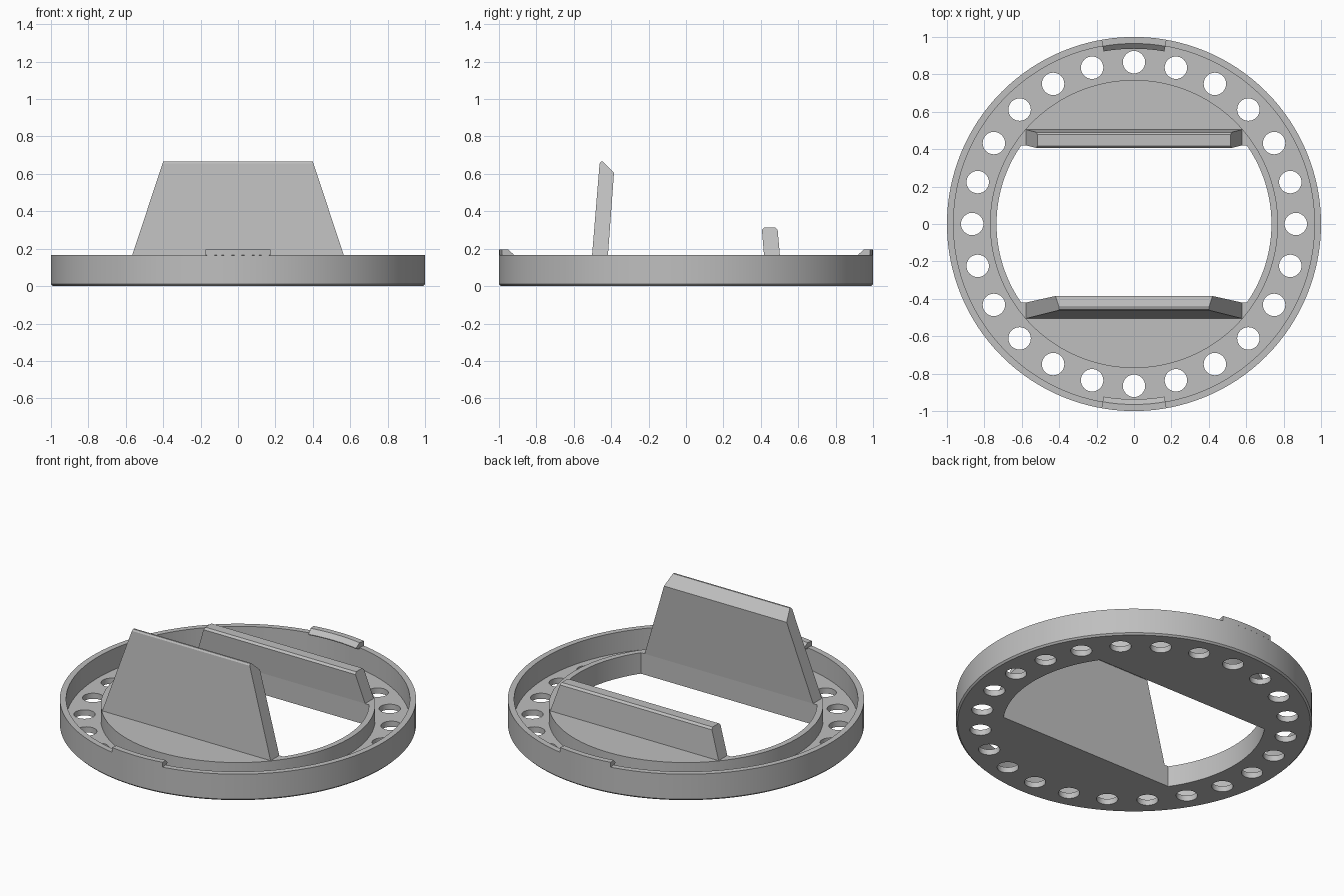
import bpy, bmesh, math
from mathutils import Matrix

cube = bpy.data.objects.get("Cube")
if cube:
    bpy.data.objects.remove(cube, do_unlink=True)

grey = bpy.data.materials.new("light grey plastic")
grey.use_nodes = True
COLOUR = (0.52, 0.52, 0.52, 1)
grey.diffuse_color = COLOUR
grey.node_tree.nodes["Principled BSDF"].inputs["Base Color"].default_value = COLOUR

SEGMENTS = 128
FLOOR, PLATEAU, RIM = 0.035, 0.13, 0.165


def make_object(name, bm):
    bmesh.ops.recalc_face_normals(bm, faces=bm.faces)
    mesh = bpy.data.meshes.new(name)
    bm.to_mesh(mesh)
    bm.free()
    mesh.materials.append(grey)
    obj = bpy.data.objects.new(name, mesh)
    bpy.context.collection.objects.link(obj)
    return obj


def smooth(obj):
    bpy.ops.object.select_all(action='DESELECT')
    obj.select_set(True)
    bpy.context.view_layer.objects.active = obj
    bpy.ops.object.shade_smooth_by_angle(angle=math.radians(30))


def extrude_loop(bm, points, offset):
    """Solid prism from a closed loop of points."""
    face = bm.faces.new([bm.verts.new(p) for p in points])
    result = bmesh.ops.extrude_face_region(bm, geom=[face], use_keep_orig=True)
    verts = [v for v in result["geom"] if isinstance(v, bmesh.types.BMVert)]
    bmesh.ops.translate(bm, verts=verts, vec=offset)


def loft(bm, loops, closed=False):
    """Skin matching loops; cap the ends unless the loops go full circle."""
    rings = [[bm.verts.new(p) for p in loop] for loop in loops]
    count = len(rings[0])
    for i in range(len(rings) - (0 if closed else 1)):
        a, b = rings[i], rings[(i + 1) % len(rings)]
        for j in range(count):
            k = (j + 1) % count
            bm.faces.new((a[j], a[k], b[k], b[j]))
    if not closed:
        bm.faces.new(rings[0])
        bm.faces.new(rings[-1])


def around(profile, angle):
    return [(r * math.cos(angle), r * math.sin(angle), z) for r, z in profile]


# Round tray: outer wall, sunken floor and raised middle
outline = [(0.99, 0), (1, 0.01), (1, RIM), (0.965, RIM),
           (0.965, FLOOR), (0.77, FLOOR), (0.77, PLATEAU)]
bm = bmesh.new()
rings = [[bm.verts.new((r * math.cos(t), r * math.sin(t), z))
          for t in (math.tau * i / SEGMENTS for i in range(SEGMENTS))]
         for r, z in outline]
for a, b in zip(rings, rings[1:]):
    for i in range(SEGMENTS):
        k = (i + 1) % SEGMENTS
        bm.faces.new((a[i], a[k], b[k], b[i]))
bm.faces.new(rings[0])
bm.faces.new(rings[-1])
tray = make_object("tray", bm)

# Cutter: central opening with two straight sides, and the ring of round holes
bm = bmesh.new()
radius, chord = 0.735, 0.42
limit = math.asin(chord / radius)
arc = [-limit + 2 * limit * i / 40 for i in range(41)]
opening = [(radius * math.cos(t + turn), radius * math.sin(t + turn), -0.1)
           for turn in (0, math.pi) for t in arc]
extrude_loop(bm, opening, (0, 0, 0.5))
for i in range(24):
    t = math.tau * i / 24
    place = Matrix.Translation((0.865 * math.cos(t), 0.865 * math.sin(t), 0))
    bmesh.ops.create_cone(bm, cap_ends=True, segments=32, radius1=0.06,
                          radius2=0.06, depth=0.2, matrix=place)
cutter = make_object("opening_cutter", bm)
cutter.hide_render = True

cut = tray.modifiers.new("openings", 'BOOLEAN')
cut.operation = 'DIFFERENCE'
cut.solver = 'EXACT'
cut.object = cutter
bpy.context.view_layer.objects.active = tray
bpy.ops.object.modifier_apply(modifier=cut.name)
bpy.data.objects.remove(cutter, do_unlink=True)
smooth(tray)


# Upright plates with tapering ends
def fin(name, profile):
    bm = bmesh.new()
    loft(bm, [[(side * (0.577 - 0.33 * (z - PLATEAU)), y, z) for y, z in profile]
              for side in (-1, 1)])
    return make_object(name, bm)


fin("front_fin", [(-0.505, PLATEAU), (-0.462, 0.655), (-0.455, 0.665),
                  (-0.445, 0.665), (-0.385, 0.605), (-0.42, PLATEAU)])
fin("back_fin", [(0.505, PLATEAU), (0.49, 0.3), (0.478, 0.312),
                 (0.418, 0.312), (0.406, 0.3), (0.42, PLATEAU)])

# Snap tabs on the rim, front and back
tab_profile = [(1, RIM), (1, 0.195), (0.965, 0.195), (0.937, 0.17),
               (0.937, RIM), (0.965, RIM - 0.01), (0.975, RIM - 0.01)]
for name, middle in (("front_tab", -90), ("back_tab", 90)):
    bm = bmesh.new()
    loft(bm, [around(tab_profile, math.radians(middle - 10 + 20 * i / 12))
              for i in range(13)])
    smooth(make_object(name, bm))
